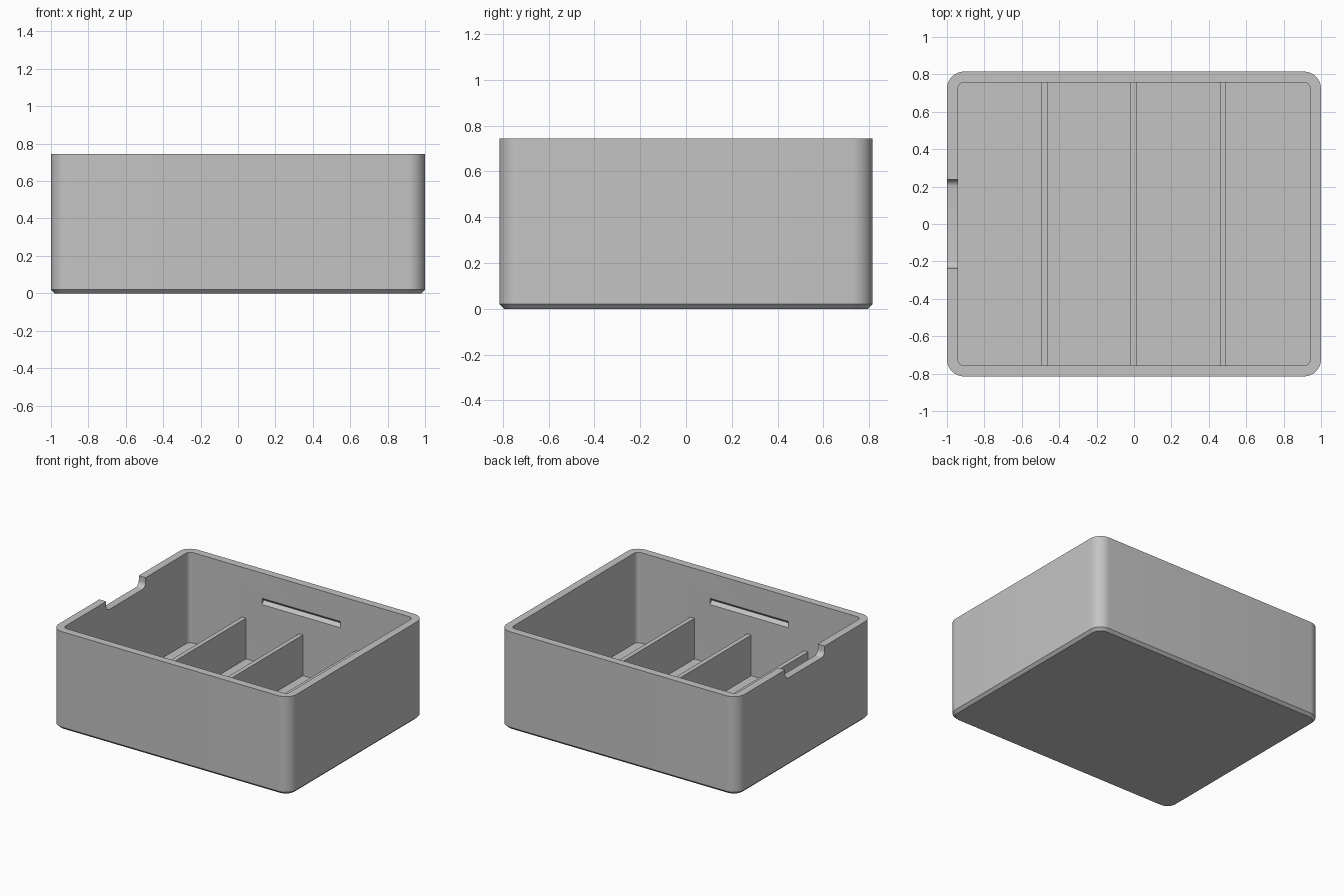
import bpy, bmesh, math

# Remove the default cube only
cube = bpy.data.objects.get("Cube")
if cube:
    bpy.data.objects.remove(cube, do_unlink=True)

HX, HY, H = 1.0, 0.815, 0.745      # half width, half depth, height
WALL, FLOOR, CHAMFER, R = 0.058, 0.058, 0.02, 0.092

grey = bpy.data.materials.new("plain grey")
grey.use_nodes = True
colour = (0.55, 0.55, 0.55, 1)
grey.diffuse_color = colour
grey.node_tree.nodes["Principled BSDF"].inputs["Base Color"].default_value = colour


def add_object(name, bm):
    bmesh.ops.recalc_face_normals(bm, faces=bm.faces)
    mesh = bpy.data.meshes.new(name)
    bm.to_mesh(mesh)
    bm.free()
    mesh.materials.append(grey)
    obj = bpy.data.objects.new(name, mesh)
    bpy.context.collection.objects.link(obj)
    return obj


def rounded_ring(inset, z, steps=10):
    """Rounded rectangle, inset from the outer outline."""
    r = R - inset
    points = []
    for corner, (sx, sy) in enumerate([(1, 1), (-1, 1), (-1, -1), (1, -1)]):
        for i in range(steps + 1):
            a = math.pi / 2 * (corner + i / steps)
            points.append((sx * (HX - R) + r * math.cos(a),
                           sy * (HY - R) + r * math.sin(a), z))
    return points


def prism(name, profile, x0, x1):
    """Extrude a (y, z) profile along x."""
    bm = bmesh.new()
    face = bm.faces.new([bm.verts.new((x0, y, z)) for y, z in profile])
    new = bmesh.ops.extrude_face_region(bm, geom=[face])["geom"]
    bmesh.ops.translate(bm, vec=(x1 - x0, 0, 0),
                        verts=[v for v in new if isinstance(v, bmesh.types.BMVert)])
    return add_object(name, bm)


# Tray shell: chamfered foot, outer wall, rim, inner wall, floor
bm = bmesh.new()
rings = [[bm.verts.new(p) for p in rounded_ring(inset, z)] for inset, z in
         [(CHAMFER, 0), (0, CHAMFER), (0, H), (WALL, H), (WALL, FLOOR)]]
for low, high in zip(rings, rings[1:]):
    for i in range(len(low)):
        j = (i + 1) % len(low)
        bm.faces.new((low[i], low[j], high[j], high[i]))
bm.faces.new(rings[0])
bm.faces.new(rings[-1])
tray = add_object("tray_shell", bm)

# Finger notch in the right wall, with rounded lower corners
half, depth, fillet = 0.237, 0.075, 0.038
arc = [math.pi / 2 * i / 6 for i in range(7)]
right = [(half - fillet + fillet * math.sin(a),
          H - depth + fillet - fillet * math.cos(a)) for a in arc]
right.append((half, H + 0.1))
notch = right + [(-y, z) for y, z in reversed(right)]
cutters = [prism("notch_cutter", notch, -HX - 0.1, -HX + WALL + 0.1)]

# V-shaped snap grooves inside the front and back walls
inner, groove_z, g = HY - WALL, 0.53, 0.024
for side in (-1, 1):
    groove = [(side * (inner + g), groove_z),
              (side * (inner - g), groove_z + 2 * g),
              (side * (inner - g), groove_z - 2 * g)]
    cutters.append(prism("groove_cutter", groove, -0.33, 0.33))

for cutter in cutters:
    cutter.hide_render = True
    mod = tray.modifiers.new("cut", "BOOLEAN")
    mod.operation = "DIFFERENCE"
    mod.solver = "EXACT"
    mod.object = cutter

bpy.ops.object.select_all(action="DESELECT")
tray.select_set(True)
bpy.context.view_layer.objects.active = tray
for mod in list(tray.modifiers):
    bpy.ops.object.modifier_apply(modifier=mod.name)
for cutter in cutters:
    bpy.data.objects.remove(cutter, do_unlink=True)
bpy.ops.object.shade_smooth_by_angle(angle=math.radians(30))

# Three low dividers
top, thick, reach = 0.367, 0.034, inner + 0.01
panel = [(-reach, FLOOR - 0.01), (reach, FLOOR - 0.01), (reach, top), (-reach, top)]
for name, x in [("right", -0.479), ("middle", -0.001), ("left", 0.476)]:
    prism(name + "_divider", panel, x - thick / 2, x + thick / 2)
